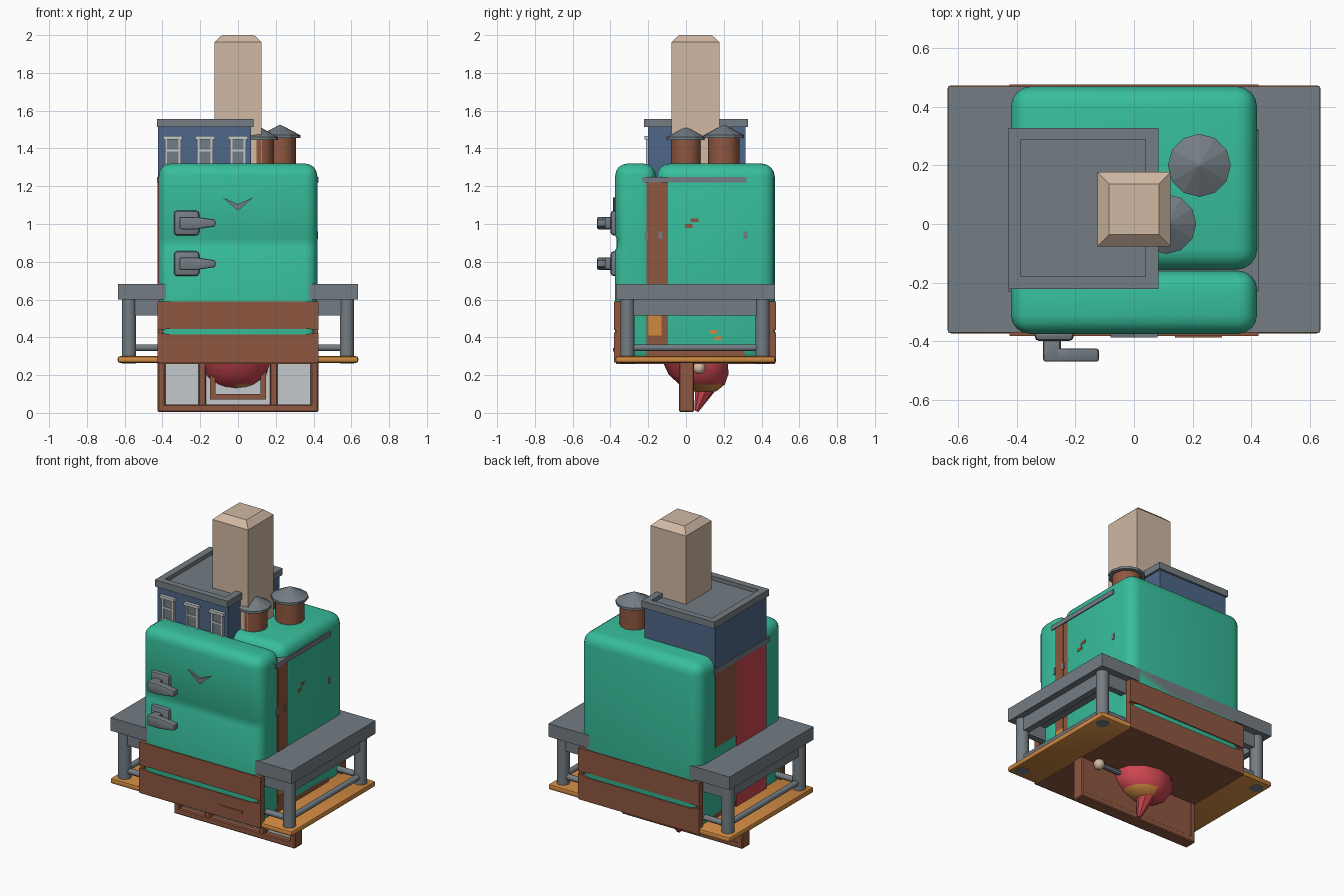
import bpy, bmesh, math
from mathutils import Vector, Matrix

if "Cube" in bpy.data.objects:
    bpy.data.objects.remove(bpy.data.objects["Cube"])


def mat(name, r, g, b):
    m = bpy.data.materials.new(name)
    f = lambda c: ((c / 255 + 0.055) / 1.055) ** 2.4 if c > 10 else c / 255 / 12.92
    m.diffuse_color = (f(r), f(g), f(b), 1)
    m.use_nodes = True
    m.node_tree.nodes["Principled BSDF"].inputs["Base Color"].default_value = m.diffuse_color
    return m


GREEN = mat("fridge green", 55, 190, 155)
GREY = mat("slate grey", 116, 125, 131)
BROWN = mat("brick brown", 143, 87, 64)
ORANGE = mat("orange wood", 208, 138, 66)
BLUE = mat("wall blue", 78, 103, 136)
BEIGE = mat("beige stone", 208, 184, 163)
RED = mat("red", 204, 70, 80)
PALE = mat("pale glass", 196, 201, 204)


def finish(name, bm, material, smooth=False):
    bmesh.ops.recalc_face_normals(bm, faces=bm.faces)
    me = bpy.data.meshes.new(name)
    bm.to_mesh(me)
    bm.free()
    me.materials.append(material)
    ob = bpy.data.objects.new(name, me)
    bpy.context.collection.objects.link(ob)
    if smooth:
        bpy.ops.object.select_all(action='DESELECT')
        ob.select_set(True)
        bpy.context.view_layer.objects.active = ob
        bpy.ops.object.shade_smooth_by_angle(angle=math.radians(35))
    return ob


def box_bm(x0, x1, y0, y1, z0, z1, bev=0, seg=1):
    bm = bmesh.new()
    bmesh.ops.create_cube(bm, size=1)
    for v in bm.verts:
        v.co = Vector(((x0 + x1) / 2 + v.co.x * (x1 - x0),
                       (y0 + y1) / 2 + v.co.y * (y1 - y0),
                       (z0 + z1) / 2 + v.co.z * (z1 - z0)))
    if bev:
        bmesh.ops.bevel(bm, geom=bm.edges[:], offset=bev, segments=seg,
                        profile=0.5, affect='EDGES')
    return bm


def box(name, material, *dims, bev=0, seg=1):
    return finish(name, box_bm(*dims, bev, seg), material, seg > 1)


def rod(name, material, a, b, r1, r2=None, n=12, smooth=True):
    a, b = Vector(a), Vector(b)
    bm = bmesh.new()
    rot = (b - a).to_track_quat('Z', 'Y').to_matrix().to_4x4()
    bmesh.ops.create_cone(bm, cap_ends=True, segments=n, radius1=r1,
                          radius2=r1 if r2 is None else r2, depth=(b - a).length,
                          matrix=Matrix.Translation((a + b) / 2) @ rot)
    return finish(name, bm, material, smooth)


def prism(name, material, pts, plane, lo, hi, bev=0):
    """Extrude an outline: plane 'xz' goes along y, plane 'xy' goes along z."""
    bm = bmesh.new()
    P = (lambda u, v, d: (u, d, v)) if plane == 'xz' else (lambda u, v, d: (u, v, d))
    f = bm.faces.new([bm.verts.new(P(u, v, lo)) for u, v in pts])
    ext = bmesh.ops.extrude_face_region(bm, geom=[f])
    d = Vector(P(0, 0, hi - lo))
    bmesh.ops.translate(bm, vec=d, verts=[e for e in ext['geom'] if isinstance(e, bmesh.types.BMVert)])
    if bev:
        bmesh.ops.bevel(bm, geom=bm.edges[:], offset=bev, segments=2, profile=0.5, affect='EDGES')
    return finish(name, bm, material, bev > 0)


# Fridge body and front door with a shallow waist band
box("fridge_body", GREEN, -0.42, 0.42, -0.155, 0.47, 0.27, 1.32, bev=0.07, seg=4)
bm = box_bm(-0.42, 0.42, -0.375, -0.16, 0.27, 1.32, 0.065, 4)
for z in (0.86, 0.875, 0.925, 0.94):
    bmesh.ops.bisect_plane(bm, geom=bm.verts[:] + bm.edges[:] + bm.faces[:],
                           plane_co=(0, 0, z), plane_no=(0, 0, 1))
for v in bm.verts:
    if 0.87 < v.co.z < 0.93 and v.co.y < -0.35:
        v.co.y += 0.006
finish("fridge_door", bm, GREEN, True)

# Door handles and chevron trim
for i, z in enumerate((1.005, 0.79)):
    box(f"handle_plate_{i}", GREY, -0.34, -0.205, -0.40, -0.36, z - 0.066, z + 0.066, bev=0.018, seg=2)
    box(f"handle_stem_{i}", GREY, -0.31, -0.25, -0.47, -0.39, z - 0.033, z + 0.033, bev=0.012, seg=2)
    prism(f"handle_lever_{i}", GREY,
          [(-0.31, z - 0.033), (-0.22, z - 0.033), (-0.12, z - 0.018), (-0.12, z + 0.018), (-0.22, z + 0.033), (-0.31, z + 0.033)],
          'xz', -0.47, -0.425, 0.008)
prism("door_chevron", GREY, [(-0.08, 1.14), (-0.03, 1.118), (0, 1.105), (0.03, 1.118), (0.08, 1.14), (0, 1.07)],
      'xz', -0.387, -0.37)

# Brick house inside the fridge, showing at the seam and sides
box("brick_house", BROWN, -0.418, 0.418, -0.21, 0.31, 0.3, 1.22)
box("brick_house_cornice", GREY, -0.428, 0.426, -0.23, 0.32, 1.22, 1.25)
box("left_red_wall", RED, -0.425, -0.415, -0.2, 0.1, 0.3, 1.22)
prism("left_brown_wall", BROWN, [(-0.424, 0.1), (-0.416, 0.1), (-0.416, 0.31), (-0.424, 0.31)], 'xy', 0.75, 1.22)
box("right_brown_wall", BROWN, 0.415, 0.422, -0.2, -0.13, 0.36, 1.22)
box("right_orange_strip", ORANGE, 0.416, 0.424, -0.2, -0.13, 0.41, 0.53)
for i, (y, z, m) in enumerate(((0.015, 0.99, BROWN), (0.045, 1.02, BROWN), (0.145, 0.43, ORANGE), (0.17, 0.395, ORANGE))):
    box(f"side_brick_{i}", m, 0.416, 0.422, y - 0.02, y + 0.02, z - 0.01, z + 0.01)
for i, y in enumerate((-0.21, -0.135, 0.315)):
    box(f"side_band_{i}", GREY, 0.416, 0.424, y - 0.01, y + 0.01, 0.92, 0.96)

# Grey table with legs, rails and orange shelf
box("table_top", GREY, -0.635, 0.635, -0.37, 0.47, 0.6, 0.683)
for s in (-1, 1):
    box("table_apron_side", GREY, s * 0.575 - 0.02, s * 0.575 + 0.02, -0.28, 0.38, 0.515, 0.6)
    for y in (-0.31, 0.405):
        rod("table_leg", GREY, (s * 0.577, y, 0.262), (s * 0.577, y, 0.6), 0.038, n=16)
        rod("table_rail_short", GREY, (s * 0.41, y, 0.345), (s * 0.577, y, 0.345), 0.018)
        box("table_apron_end", GREY, s * 0.475 - 0.08, s * 0.475 + 0.08, y - 0.02, y + 0.02, 0.515, 0.6)
    rod("table_rail_long", GREY, (s * 0.577, -0.31, 0.345), (s * 0.577, 0.405, 0.345), 0.018)
box("orange_shelf", ORANGE, -0.637, 0.637, -0.373, 0.473, 0.265, 0.3, bev=0.012, seg=2)

# Crate: floor, front and back boards, corner posts
box("crate_floor", BROWN, -0.42, 0.42, -0.37, 0.47, 0.26, 0.29)
for side, (y0, y1) in (("front", (-0.382, -0.362)), ("back", (0.457, 0.476))):
    prism(f"crate_{side}_upper", BROWN,
          [(-0.425, 0.44), (-0.35, 0.445), (0.35, 0.445), (0.425, 0.44), (0.425, 0.59), (-0.425, 0.59)], 'xz', y0, y1)
    prism(f"crate_{side}_lower", BROWN,
          [(-0.425, 0.268), (0.425, 0.268), (0.425, 0.425), (0.35, 0.415), (-0.35, 0.415), (-0.425, 0.425)], 'xz', y0, y1)
for x in (-0.41, 0.41):
    for y in (-0.355, 0.45):
        box("crate_post", BROWN, x - 0.014, x + 0.014, y - 0.015, y + 0.015, 0.268, 0.59)
box("crate_slot", BROWN, 0.14, 0.3, -0.387, -0.38, 0.325, 0.343)

# Window frame below with pale panes
box("window_back", BROWN, -0.42, 0.42, 0.015, 0.04, 0.01, 0.3)
box("window_panes", PALE, -0.39, 0.39, 0.0, 0.016, 0.03, 0.3)
box("window_sill", BROWN, -0.425, 0.425, -0.037, 0.042, 0.005, 0.045, bev=0.006)
for s in (-1, 1):
    box("window_jamb", BROWN, s * 0.405 - 0.02, s * 0.405 + 0.02, -0.037, 0.042, 0.005, 0.3, bev=0.006)
    box("window_mullion", BROWN, s * 0.19 - 0.02, s * 0.19 + 0.02, -0.035, 0.02, 0.03, 0.3, bev=0.006)
    box("inner_sash_side", BROWN, s * 0.133 - 0.015, s * 0.133 + 0.015, -0.025, 0.01, 0.07, 0.3)
box("inner_sash_bottom", BROWN, -0.148, 0.148, -0.025, 0.01, 0.07, 0.1)

# Red figure under the shelf: lump, orange collar, tip, ball on a stick
bm = bmesh.new()
bmesh.ops.create_uvsphere(bm, u_segments=12, v_segments=8, radius=1)
bmesh.ops.scale(bm, vec=(0.195, 0.172, 0.165), verts=bm.verts)
bmesh.ops.translate(bm, vec=(-0.01, 0.05, 0.268), verts=bm.verts)
bm.verts.ensure_lookup_table()
for v in bm.verts:
    v.co.z = min(v.co.z, 0.29)
    v.co.y += 0.35 * max(0, 0.25 - v.co.z)
lump = finish("red_lump", bm, RED, True)
lump.data.materials.append(ORANGE)
for p in lump.data.polygons:
    if p.center.z < 0.145 and p.center.x > -0.02:
        p.material_index = 1
rod("red_tip", RED, (0, 0.1, 0.13), (0.01, 0.055, 0.01), 0.055, 0.012, n=8)
rod("figure_stick", GREY, (0.12, 0.07, 0.235), (0.31, 0.07, 0.24), 0.016, n=8)
bm = bmesh.new()
bmesh.ops.create_uvsphere(bm, u_segments=12, v_segments=8, radius=0.033, matrix=Matrix.Translation((0.32, 0.07, 0.238)))
finish("beige_ball", bm, BEIGE, True)

# Blue house on the roof with parapet
box("blue_house", BLUE, -0.423, 0.07, -0.2, 0.315, 1.25, 1.52)
box("blue_house_roof", GREY, -0.42, 0.07, -0.21, 0.32, 1.515, 1.53)
for n, d in (("left", (-0.428, -0.385, -0.222, 0.328)), ("right", (0.04, 0.083, -0.222, 0.328)),
             ("front", (-0.428, 0.083, -0.222, -0.18)), ("back", (-0.428, 0.083, 0.288, 0.328))):
    box(f"parapet_{n}", GREY, *d, 1.513, 1.555)
for i, x in enumerate((-0.345, -0.175, 0.0)):
    box(f"house_pane_{i}", GREY, x - 0.035, x + 0.035, -0.207, -0.199, 1.32, 1.45)
    for s in (-1, 1):
        box(f"house_frame_{i}", PALE, x + s * 0.036 - 0.006, x + s * 0.036 + 0.006, -0.213, -0.199, 1.3, 1.45)
    box(f"house_lintel_{i}", PALE, x - 0.052, x + 0.052, -0.22, -0.199, 1.447, 1.465)
    box(f"house_bar_{i}", PALE, x - 0.035, x + 0.035, -0.212, -0.199, 1.385, 1.395)
    box(f"house_sill_{i}", PALE, x - 0.05, x + 0.05, -0.22, -0.199, 1.3, 1.316)

# Two round chimneys with conical caps
for i, (x, y, r, z) in enumerate(((0.11, 0.0, 0.08, 1.45), (0.223, 0.2, 0.084, 1.46))):
    rod(f"chimney_{i}", BROWN, (x, y, 1.25), (x, y, z), r, n=12)
    rod(f"chimney_rim_{i}", GREY, (x, y, z - 0.005), (x, y, z + 0.01), r * 1.28, n=12, smooth=False)
    rod(f"chimney_cap_{i}", GREY, (x, y, z + 0.01), (x, y, z + 0.065), r * 1.28, 0.004, n=12, smooth=False)

# Beige tower with chamfered top
bm = box_bm(-0.125, 0.125, -0.077, 0.178, 1.3, 1.963)
top = [f for f in bm.faces if f.normal.z > 0.9]
ext = bmesh.ops.extrude_face_region(bm, geom=top)
for v in [e for e in ext['geom'] if isinstance(e, bmesh.types.BMVert)]:
    v.co = Vector((v.co.x * 0.68, 0.05 + (v.co.y - 0.05) * 0.68, 2.0))
bmesh.ops.delete(bm, geom=[f for f in top if f.is_valid], context='FACES_ONLY')
finish("beige_tower", bm, BEIGE)
